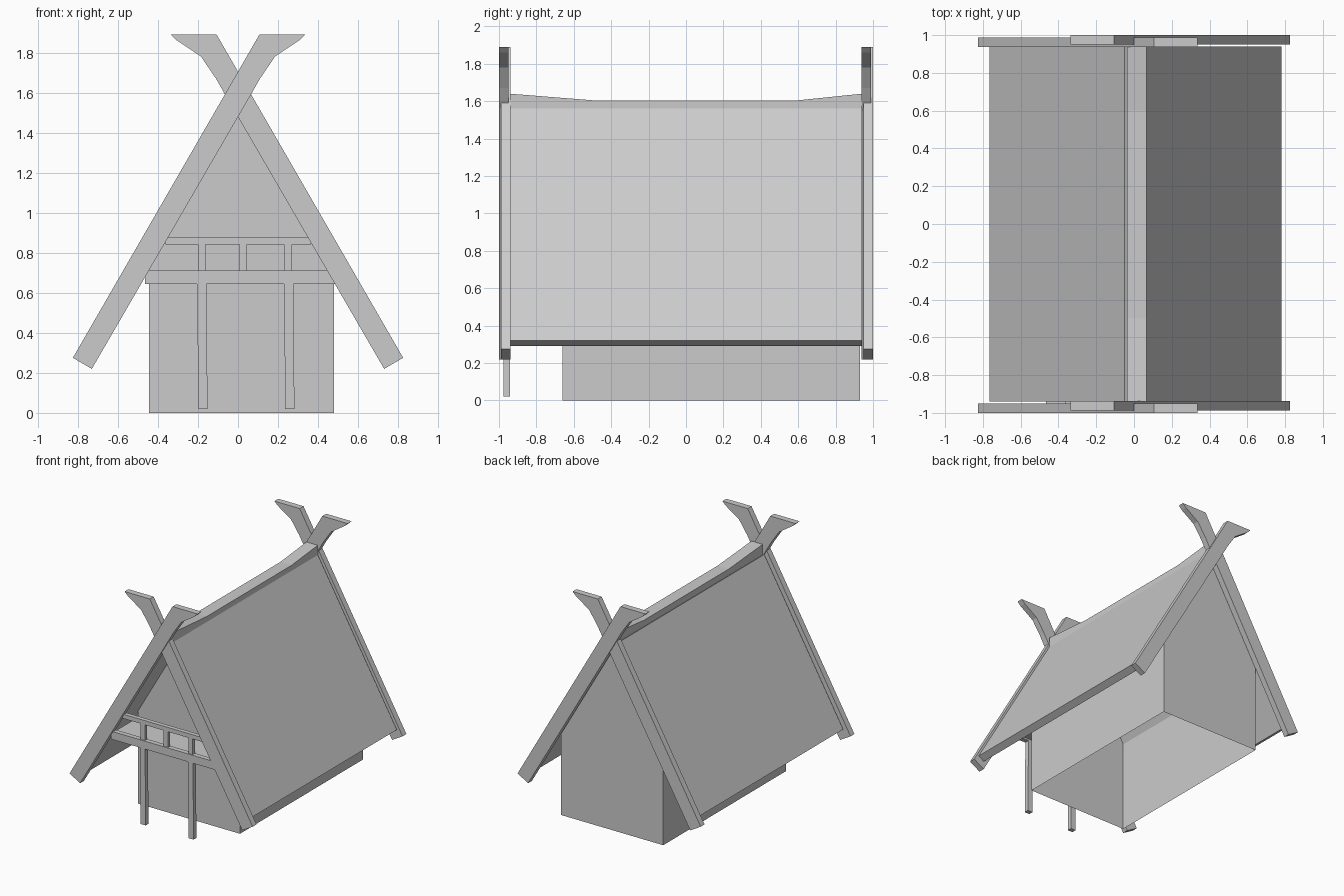
import bpy, bmesh

if "Cube" in bpy.data.objects:
    bpy.data.objects.remove(bpy.data.objects["Cube"])


def prism(name, profile, lo, hi, axis='y', skip=()):
    """Extrude a profile: (x, z) along y, or (y, z) along x. skip = open side indices."""
    def place(p, d):
        return (p[0], d, p[1]) if axis == 'y' else (d, p[0], p[1])
    bm = bmesh.new()
    a = [bm.verts.new(place(p, lo)) for p in profile]
    b = [bm.verts.new(place(p, hi)) for p in profile]
    n = len(profile)
    bm.faces.new(a)
    bm.faces.new(b[::-1])
    for i in range(n):
        j = (i + 1) % n
        if i not in skip:
            bm.faces.new((a[j], a[i], b[i], b[j]))
    bmesh.ops.recalc_face_normals(bm, faces=bm.faces)
    mesh = bpy.data.meshes.new(name)
    bm.to_mesh(mesh)
    bm.free()
    obj = bpy.data.objects.new(name, mesh)
    bpy.context.collection.objects.link(obj)
    return obj


def box(name, x0, x1, y0, y1, z0, z1):
    return prism(name, [(x0, z0), (x1, z0), (x1, z1), (x0, z1)], y0, y1)


# Walls: thin shell with full gables, open at the floor and under the roof
prism("walls", [(-0.445, 0), (0.48, 0), (0.48, 0.725), (0.008, 1.535), (-0.445, 0.755)],
      -0.66, 0.93, skip=(0, 2, 3))

# Roof slabs with square-cut ends
prism("roof_right", [(0.78, 0.32), (0.065, 1.56), (0.013, 1.53), (0.728, 0.29)], -0.94, 0.94)
prism("roof_left", [(-0.765, 0.32), (-0.05, 1.56), (0.002, 1.53), (-0.713, 0.29)], -0.94, 0.94)

# Ridge beam, rising toward both ends
prism("ridge_beam", [(-0.94, 1.545), (0.94, 1.545), (0.94, 1.64), (0.6, 1.605),
                     (-0.5, 1.605), (-0.94, 1.64)], -0.037, 0.065, axis='x')

# Crossed gable boards with carved horns, slightly offset so they lap
board = [(-0.825, 0.275), (-0.73, 0.22), (0.063, 1.587), (0.11, 1.67),
         (0.185, 1.78), (0.305, 1.86), (0.335, 1.89), (0.107, 1.89)]
mirrored = [(-x, z) for x, z in board]
for end, ya, yb in (("front", -1.0, -0.988), ("back", 0.938, 0.95)):
    prism(end + "_gable_board_a", board, ya, ya + 0.05)
    prism(end + "_gable_board_b", mirrored, yb, yb + 0.05)

# Balcony: deck, edge beam, hand rail
box("balcony_deck", -0.445, 0.475, -0.945, -0.66, 0.66, 0.705)
box("balcony_beam", -0.465, 0.485, -0.98, -0.94, 0.645, 0.71)
box("balcony_rail", -0.363, 0.365, -0.975, -0.94, 0.84, 0.875)

# Balusters
for i, x in enumerate((-0.182, 0.027, 0.25)):
    box(f"baluster_{i + 1}", x - 0.019, x + 0.019, -0.972, -0.942, 0.70, 0.845)

# Porch posts, leaning very slightly
for name, x, lean in (("left_post", -0.178, -0.003), ("right_post", 0.256, -0.003)):
    prism(name, [(x - 0.023 - lean, 0.02), (x + 0.023 - lean, 0.02),
                 (x + 0.023 + lean, 0.65), (x - 0.023 + lean, 0.65)], -0.977, -0.94)
